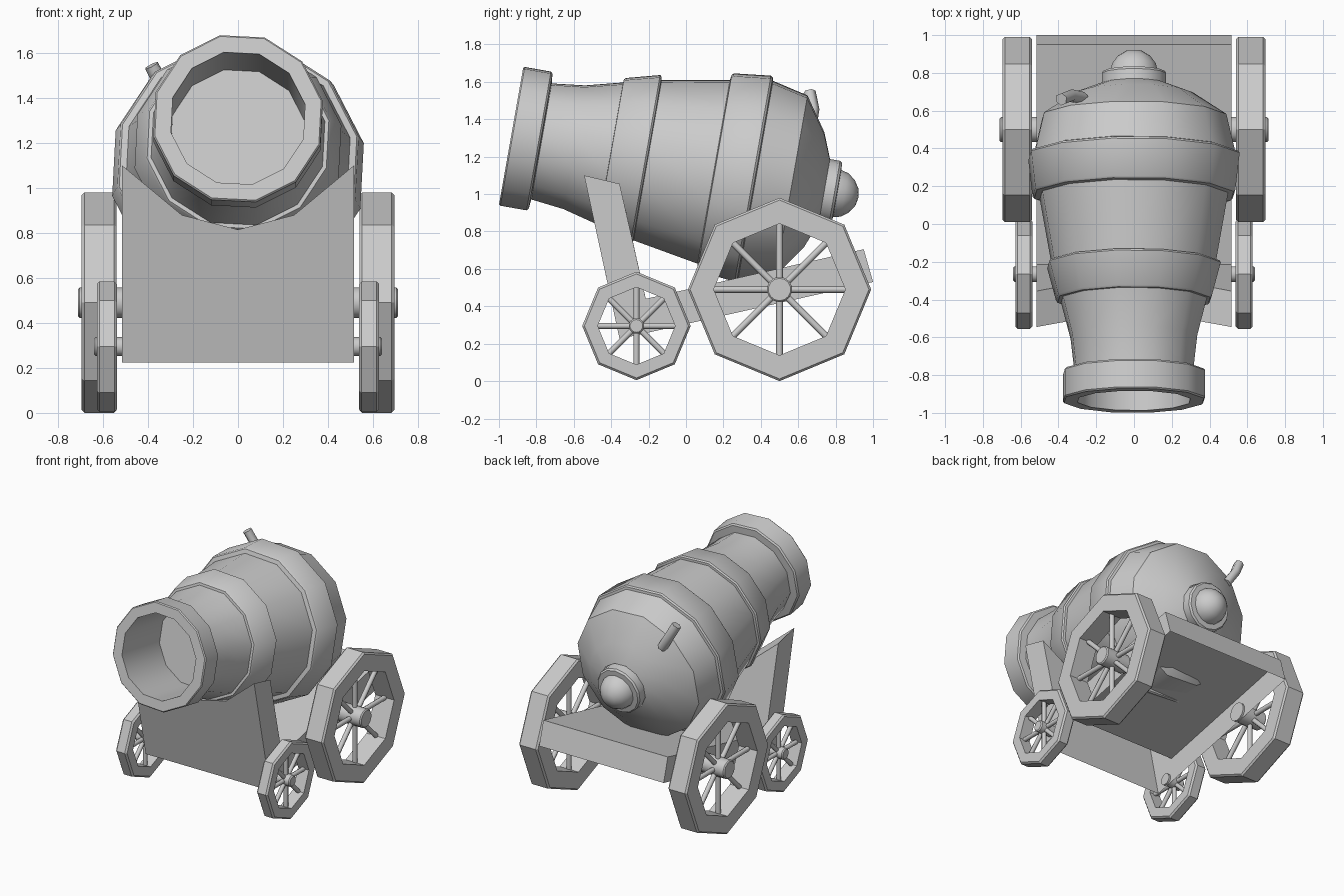
import bpy, bmesh, math
from mathutils import Vector

if "Cube" in bpy.data.objects:
    bpy.data.objects.remove(bpy.data.objects["Cube"])


def finish(name, bm, angle=None):
    bmesh.ops.remove_doubles(bm, verts=bm.verts, dist=1e-5)
    bmesh.ops.recalc_face_normals(bm, faces=bm.faces)
    me = bpy.data.meshes.new(name)
    bm.to_mesh(me)
    bm.free()
    ob = bpy.data.objects.new(name, me)
    bpy.context.collection.objects.link(ob)
    if angle:
        bpy.ops.object.select_all(action='DESELECT')
        ob.select_set(True)
        bpy.context.view_layer.objects.active = ob
        bpy.ops.object.shade_smooth_by_angle(angle=math.radians(angle))
    return ob


def lathe(bm, profile, origin, axis, up, n, offset=0.0, closed=False):
    """Revolve (distance along axis, radius) pairs about an axis."""
    origin, axis, up = (Vector(v).normalized() if i else Vector(v)
                        for i, v in enumerate((origin, axis, up)))
    side = axis.cross(up)
    rings = []
    for t, r in profile:
        rings.append([bm.verts.new(origin + axis * t + r * (
            up * math.cos(offset + math.tau * k / n) + side * math.sin(offset + math.tau * k / n)))
            for k in range(n)])
    pairs = list(zip(rings, rings[1:]))
    if closed:
        pairs.append((rings[-1], rings[0]))
    for a, b in pairs:
        for k in range(n):
            j = (k + 1) % n
            bm.faces.new((a[k], a[j], b[j], b[k]))


# Barrel with bore, three bands, rounded breech and knob, tilted 10 degrees
tilt = math.radians(10)
axis = (0, math.cos(tilt), -math.sin(tilt))
up = (0, math.sin(tilt), math.cos(tilt))
muzzle = (0, -0.935, 1.31)
barrel = [(0.45, 0), (0.45, 0.305), (0, 0.305), (0, 0.378), (0.008, 0.385),
          (0.15, 0.385), (0.16, 0.375), (0.165, 0.322), (0.342, 0.343), (0.54, 0.395),
          (0.541, 0.413), (0.552, 0.422), (0.728, 0.470), (0.738, 0.462), (0.741, 0.445),
          (1.10, 0.510), (1.105, 0.540), (1.115, 0.549), (1.312, 0.572), (1.323, 0.564),
          (1.328, 0.546), (1.523, 0.50), (1.646, 0.318), (1.70, 0.18)]
bm = bmesh.new()
lathe(bm, barrel, muzzle, axis, up, 12, math.radians(-12))
finish("barrel", bm, 35)

bm = bmesh.new()
knob = [(1.66, 0.175), (1.755, 0.175), (1.768, 0.165), (1.77, 0.128), (1.81, 0.118),
        (1.85, 0.088), (1.878, 0.045), (1.886, 0)]
lathe(bm, knob, muzzle, axis, up, 14)
finish("breech_knob", bm, 35)

# Bent fuse on the breech
curve = bpy.data.curves.new("fuse", 'CURVE')
curve.dimensions = '3D'
curve.bevel_depth = 0.034
curve.bevel_resolution = 1
curve.use_fill_caps = True
spline = curve.splines.new('POLY')
spline.points.add(2)
for p, co in zip(spline.points, [(-0.27, 0.665, 1.35), (-0.335, 0.68, 1.45), (-0.385, 0.66, 1.545)]):
    p.co = (*co, 1)
bpy.context.collection.objects.link(bpy.data.objects.new("fuse", curve))

# Carriage: slanted front board with cradle cut plus sloping bed, open underneath
bm = bmesh.new()
cols = []
for x, d in [(-0.515, 0), (-0.25, 0.22), (0, 0.285), (0.25, 0.22), (0.515, 0)]:
    pts = [(-0.355, 0.225), (-0.545 + 0.217 * d, 1.10 - d), (-0.355 + 0.23 * d, 1.055 - d),
           (-0.215, 0.44), (0.95, 0.705), (1.0, 0.53)]
    cols.append([bm.verts.new((x, y, z)) for y, z in pts])
for a, b in zip(cols, cols[1:]):
    for k in range(5):
        bm.faces.new((a[k], a[k + 1], b[k + 1], b[k]))
bm.faces.new(cols[0])
bm.faces.new(cols[-1])
finish("carriage", bm)


# Octagonal spoked wheels on both sides
def wheel(name, s, y, z, R, r_in, x0, x1, hub_r, hub0, hub1, spoke_r):
    o, ax, upv = (0, y, z), (s, 0, 0), (0, 0, 1)
    b = 0.012
    bm = bmesh.new()
    lathe(bm, [(x0, r_in), (x0, R - b), (x0 + b, R), (x1 - b, R), (x1, R - b), (x1, r_in)],
          o, ax, upv, 8, closed=True)
    finish(name + "_rim", bm)
    bm = bmesh.new()
    lathe(bm, [(hub0, 0), (hub0, hub_r), (hub1 - 0.008, hub_r), (hub1, hub_r - 0.008), (hub1, 0)],
          o, ax, upv, 14)
    finish(name + "_hub", bm, 35)
    bm = bmesh.new()
    xm = s * (x0 + x1) / 2
    for k in range(8):
        a = math.tau * k / 8
        lathe(bm, [(0, spoke_r), (r_in + 0.02, spoke_r)], (xm, y, z),
              (0, math.cos(a), math.sin(a)), (1, 0, 0), 8)
    finish(name + "_spokes", bm, 50)


for s, label in ((1, "right"), (-1, "left")):
    wheel("rear_wheel_" + label, s, 0.5, 0.49, 0.49, 0.352, 0.54, 0.695, 0.068, 0.50, 0.712, 0.018)
    wheel("front_wheel_" + label, s, -0.265, 0.295, 0.29, 0.207, 0.538, 0.628, 0.042, 0.50, 0.64, 0.016)
